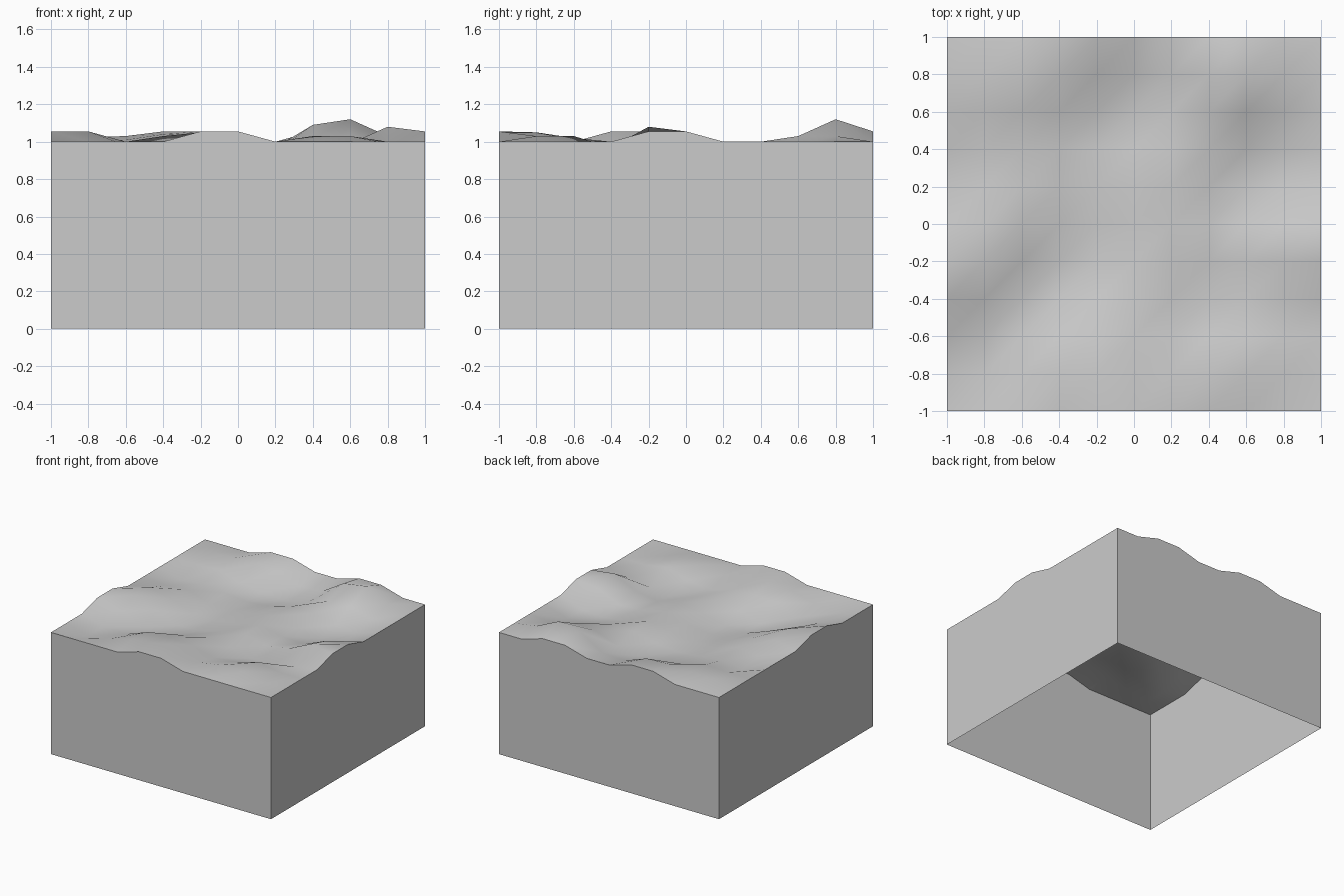
import bpy, bmesh, math

if "Cube" in bpy.data.objects:
    bpy.data.objects.remove(bpy.data.objects["Cube"])

N = 10            # cells per side
STEP = 2 / N
BASE = 1.0        # ground level above the open bottom

# Cross-section profiles from front to back, in hundredths above ground level
PROFILES = [
    (0, 0, 0, 0, 5.5, 5.5, 0, 0, 0, 0, 0),
    (0, -5, -2, 3, 5, 3, 0, 3, 3, -1, 0),
    (0, -5, -6, 1, 2, 1, -4, -2, 3, 0, 0),
    (5.5, 0, -8, -9, -4, 0, -3, -7, -6, -3, 0),
    (5.5, 5.5, -2, -9, -8, -3, 0, -4, -1, 8, 5.5),
    (0, 4, 0, -7, -7, -4, 0, -4, -5, 3, 5.5),
    (0, -2, 0, -6, -6, -3, 0, -5, -8, -7, 0),
    (0, -5, -3, -5, -7, -5, 0, 0, -5, -6, 0),
    (0, 0, 1, -4, -7, -8, -5, 2, 3, -2, 0),
    (0, 2.5, 3, 4, 3, -4, -3, 9, 12, 3, 0),
    (0, 0, 0, 5.5, 5.5, 0, 0, 5.5, 5.5, 0, 0),
]

bm = bmesh.new()

# Rolling ground surface
bmesh.ops.create_grid(bm, x_segments=N, y_segments=N, size=1)
for v in bm.verts:
    col = round((v.co.x + 1) / STEP)
    row = round((v.co.y + 1) / STEP)
    v.co.z = BASE + PROFILES[row][col] / 100

# Side walls: rim pulled straight down, bottom left open
rim = [e for e in bm.edges if e.is_boundary]
walls = bmesh.ops.extrude_edge_only(bm, edges=rim)
for item in walls["geom"]:
    if isinstance(item, bmesh.types.BMVert):
        item.co.z = 0
bmesh.ops.recalc_face_normals(bm, faces=bm.faces)

# Keep the open shell facing outward
bm.normal_update()
top = max(bm.faces, key=lambda f: abs(f.normal.z))
if top.normal.z < 0:
    bmesh.ops.reverse_faces(bm, faces=bm.faces)

mesh = bpy.data.meshes.new("terrain_block")
bm.to_mesh(mesh)
bm.free()
block = bpy.data.objects.new("terrain_block", mesh)
bpy.context.collection.objects.link(block)

# Smooth ground, sharp rim and corners
bpy.context.view_layer.objects.active = block
block.select_set(True)
bpy.ops.object.shade_smooth_by_angle(angle=math.radians(45))
